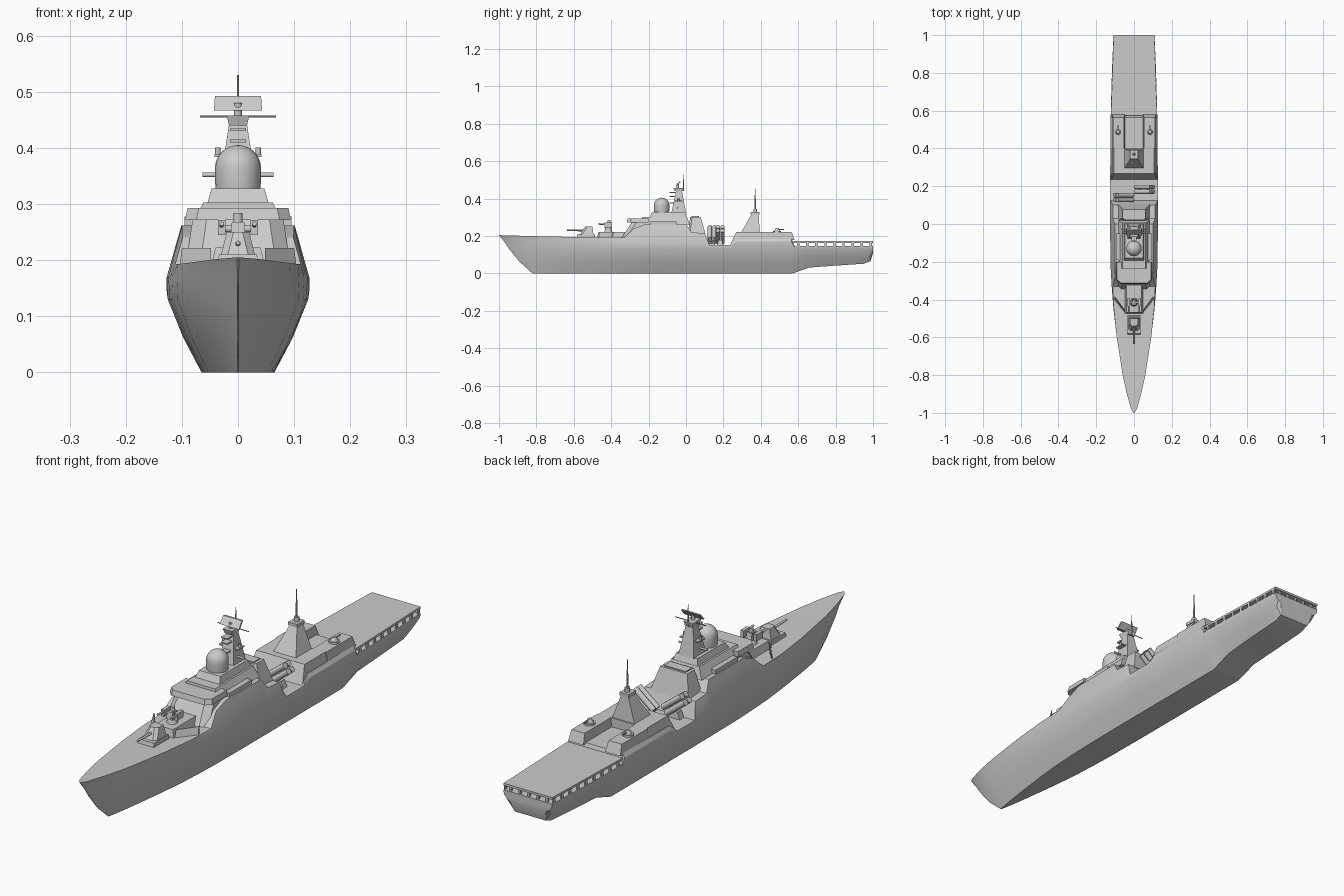
import bpy, bmesh, math
from mathutils import Vector


def mesh_object(name, verts, faces, smooth=None):
    me = bpy.data.meshes.new(name)
    me.from_pydata(verts, [], faces)
    bm = bmesh.new()
    bm.from_mesh(me)
    bmesh.ops.remove_doubles(bm, verts=bm.verts, dist=1e-5)
    bmesh.ops.recalc_face_normals(bm, faces=bm.faces)
    bm.to_mesh(me)
    bm.free()
    ob = bpy.data.objects.new(name, me)
    bpy.context.collection.objects.link(ob)
    if smooth:
        bpy.ops.object.select_all(action='DESELECT')
        ob.select_set(True)
        bpy.context.view_layer.objects.active = ob
        bpy.ops.object.shade_smooth_by_angle(angle=math.radians(smooth))
    return ob


def loft(name, rings, smooth=None):
    n = len(rings[0])
    verts = [p for r in rings for p in r]
    faces = [(i*n+j, i*n+(j+1) % n, (i+1)*n+(j+1) % n, (i+1)*n+j)
             for i in range(len(rings)-1) for j in range(n)]
    faces += [tuple(range(n)), tuple(range(len(verts)-n, len(verts)))]
    return mesh_object(name, verts, faces, smooth)


def block(name, z0, z1, bot, top=None, cx=0, c=0.0):
    """Tapered house: (half width, y front, y back) below and above; c chamfers front corners."""
    rings = []
    for z, (w, a, b) in ((z0, bot), (z1, top or bot)):
        ring = [(cx-w, b, z), (cx-w, a+c, z)]
        ring += [(cx-w+c, a, z), (cx+w-c, a, z)] if c else []
        ring += [(cx+w, a+c, z), (cx+w, b, z)]
        rings.append(ring)
    return loft(name, rings)


def rod(name, p, q, r, r2=None, n=12):
    p, q = Vector(p), Vector(q)
    rot = Vector((0, 0, 1)).rotation_difference(q-p)
    rings = [[o + rot @ Vector((k*math.cos(2*math.pi*i/n), k*math.sin(2*math.pi*i/n), 0))
              for i in range(n)] for o, k in ((p, r), (q, r if r2 is None else r2))]
    return loft(name, rings, 40)


# Hull: y, half beam, keel half width, keel z, deck half width, deck z
stations = [
    (-1, .001, .0005, 0, .002, .205), (-.98, .011, .004, 0, .015, .204),
    (-.9, .035, .014, 0, .038, .202), (-.8, .058, .024, 0, .060, .199),
    (-.6, .092, .042, 0, .091, .195), (-.45, .109, .053, 0, .107, .193),
    (-.33, .118, .059, 0, .112, .193), (-.28, .121, .061, 0, .099, .24),
    (-.22, .124, .063, 0, .100, .262), (-.0, .127, .065, 0, .101, .262),
    (.03, .127, .065, 0, .112, .22), (.1, .127, .065, 0, .112, .215),
    (.125, .127, .065, 0, .126, .152), (.235, .127, .065, 0, .126, .152),
    (.27, .126, .065, 0, .117, .185), (.565, .124, .065, 0, .115, .185),
    (.58, .123, .065, .004, .122, .147), (.66, .121, .066, .032, .121, .147),
    (.8, .116, .068, .042, .117, .147), (.95, .110, .068, .052, .111, .147),
    (.985, .108, .067, .065, .109, .147), (1, .107, .08, .11, .108, .147)]
rings = []
for s, w, wb, zb, wt, zt in stations:
    z2 = min(.17, zt-.008)
    levels = [(wb, zb, -.82), (wb+(w-wb)*.53, zb+(.125-zb)*.5, -.89),
              (w*.985, .13, -.945), (w, z2, -.972), (wt, zt, -1)]
    half = []
    for x, z, start in levels:
        y = s if s > -.4 else -.4+(s+.4)*(-.4-start)/.6
        half.append((x, y, z))
    rings.append(half + [(-x, y, z) for x, y, z in reversed(half)])
loft("hull", rings, 22)

# Flight deck plate carried on short posts
loft("flight_deck", [[(-.122, .575, z), (-.108, 1, z), (.108, 1, z), (.122, .575, z)]
                     for z in (.164, .173)])
for i in range(9):
    y = .6+i*.0485
    x = .12-(y-.58)*.031
    for sx in (-1, 1):
        block("deck_post", .145, .166, (.003, y-.006, y+.006), cx=sx*x)
for i in range(5):
    block("stern_post", .145, .166, (.005, .988, .995), cx=-.08+.04*i)

# Bridge and forward superstructure
block("front_house", .19, .273, (.093, -.345, -.15), (.081, -.29, -.15), c=.025)
block("bridge", .272, .293, (.094, -.317, -.2), (.09, -.312, -.2), c=.02)
block("upper_house", .26, .303, (.083, -.24, .02), (.062, -.235, .005))
block("radar_house", .3, .328, (.055, -.195, .005), (.047, -.18, -.005))
for sx in (-1, 1):
    block("side_locker", .262, .278, (.012, -.19, -.05), cx=sx*.083)

# Radar dome
n, r = 24, .041
prof = [(r*.96, .325), (r, .34), (r, .364)]
prof += [(r*math.cos(a*math.pi/16), .364+r*math.sin(a*math.pi/16)) for a in range(1, 8)]
prof.append((.001, .405))
loft("radar_dome", [[(k*math.cos(2*math.pi*i/n), -.13+k*math.sin(2*math.pi*i/n), z)
                     for i in range(n)] for k, z in prof], 40)

# Main mast
block("main_mast", .325, .442, (.034, -.078, 0), (.016, -.052, -.022))
block("mast_head", .44, .458, (.016, -.062, -.016), (.02, -.068, -.012))
rod("mast_yard", (-.068, -.03, .456), (.068, -.03, .456), .0018, n=8)
rod("radar_pedestal", (0, -.045, .455), (0, -.045, .48), .007)
loft("radar_panel", [[(-x, -.052+d, .467), (x, -.052+d, .467), (x-.002, -.03+d, .493), (-x+.002, -.03+d, .493)]
                     for d, x in ((-.004, .043), (.004, .043))])
rod("mast_pole", (0, -.014, .44), (0, -.014, .53), .003, .0015, 8)
rod("mast_arm", (-.063, -.045, .352), (.063, -.045, .352), .004)
for sx in (-1, 1):
    block("mast_platform", .384, .389, (.012, -.06, -.02), cx=sx*.03)
    rod("mast_sensor", (sx*.036, -.04, .387), (sx*.036, -.04, .401), .005)
for z in (.375, .41, .43):
    block("mast_shelf", z, z+.005, (.014, -.088, -.04))

# Funnel
block("funnel", .21, .302, (.085, .01, .105), (.06, .022, .078), c=.01)
block("funnel_vent", .302, .306, (.048, .03, .07))

# Main gun
block("gun_base", .19, .21, (.036, -.585, -.485), (.034, -.58, -.488))
block("gun_turret", .21, .25, (.03, -.565, -.495), (.02, -.54, -.5), c=.012)
rod("gun_barrel", (0, -.545, .23), (0, -.635, .231), .005, .004)

# Close-in weapon on its raised platform
block("weapon_platform", .19, .223, (.048, -.475, -.32), (.04, -.468, -.32))
rod("weapon_pedestal", (0, -.415, .22), (0, -.415, .24), .022, .016)
block("weapon_body", .24, .268, (.014, -.435, -.395), (.011, -.43, -.4))
rod("weapon_sensor", (0, -.412, .266), (0, -.412, .284), .008)
rod("weapon_axle", (-.034, -.415, .256), (.034, -.415, .256), .006)
for sx in (-1, 1):
    block("weapon_pod", .245, .272, (.007, -.435, -.395), cx=sx*.029)
    rod("weapon_barrel", (sx*.029, -.43, .262), (sx*.029, -.468, .265), .004)
    # Breakwater screens beside the platform
    loft("breakwater", [[(sx*.048, -.47+d, .19), (sx*.104, -.4+d, .19),
                         (sx*.1, -.39+d, .222), (sx*.048, -.46+d, .222)] for d in (0, .006)])

# Angled missile tubes, one battery per side
for sx, yc in ((-1, .14), (1, .183)):
    block("launcher_base", .15, .18, (.03, yc-.014, yc+.014), (.02, yc-.012, yc+.012), cx=sx*.05)
    for dy in (-.0125, .0125):
        for k in (-.0125, .0125):
            a = math.radians(38)
            ox, oz = -math.sin(a)*k, math.cos(a)*k
            c, s = .053*math.cos(a), .053*math.sin(a)
            rod("missile_tube", (sx*(.055+ox-c), yc+dy, .207+oz-s),
                (sx*(.055+ox+c), yc+dy, .207+oz+s), .0115)

# Aft deckhouse and side gun blocks
block("aft_house", .15, .221, (.12, .235, .4), (.107, .268, .4))
for sx in (-1, 1):
    block("side_block", .18, .221, (.034, .4, .58), (.029, .4, .565), cx=sx*.082)
    rod("small_turret_base", (sx*.085, .487, .22), (sx*.085, .487, .228), .021)
    rod("small_turret", (sx*.085, .487, .228), (sx*.085, .487, .242), .015, .008)
    rod("small_barrel", (sx*.085, .487, .234), (sx*.085, .525, .236), .003, n=8)

# Aft pyramid mast
block("aft_mast", .22, .315, (.05, .295, .395), (.016, .35, .388))
block("aft_mast_cap", .315, .328, (.02, .345, .392))
rod("aft_drum", (0, .37, .328), (0, .37, .345), .01)
rod("aft_pole", (0, .37, .34), (0, .37, .455), .0045, .0015, 8)
